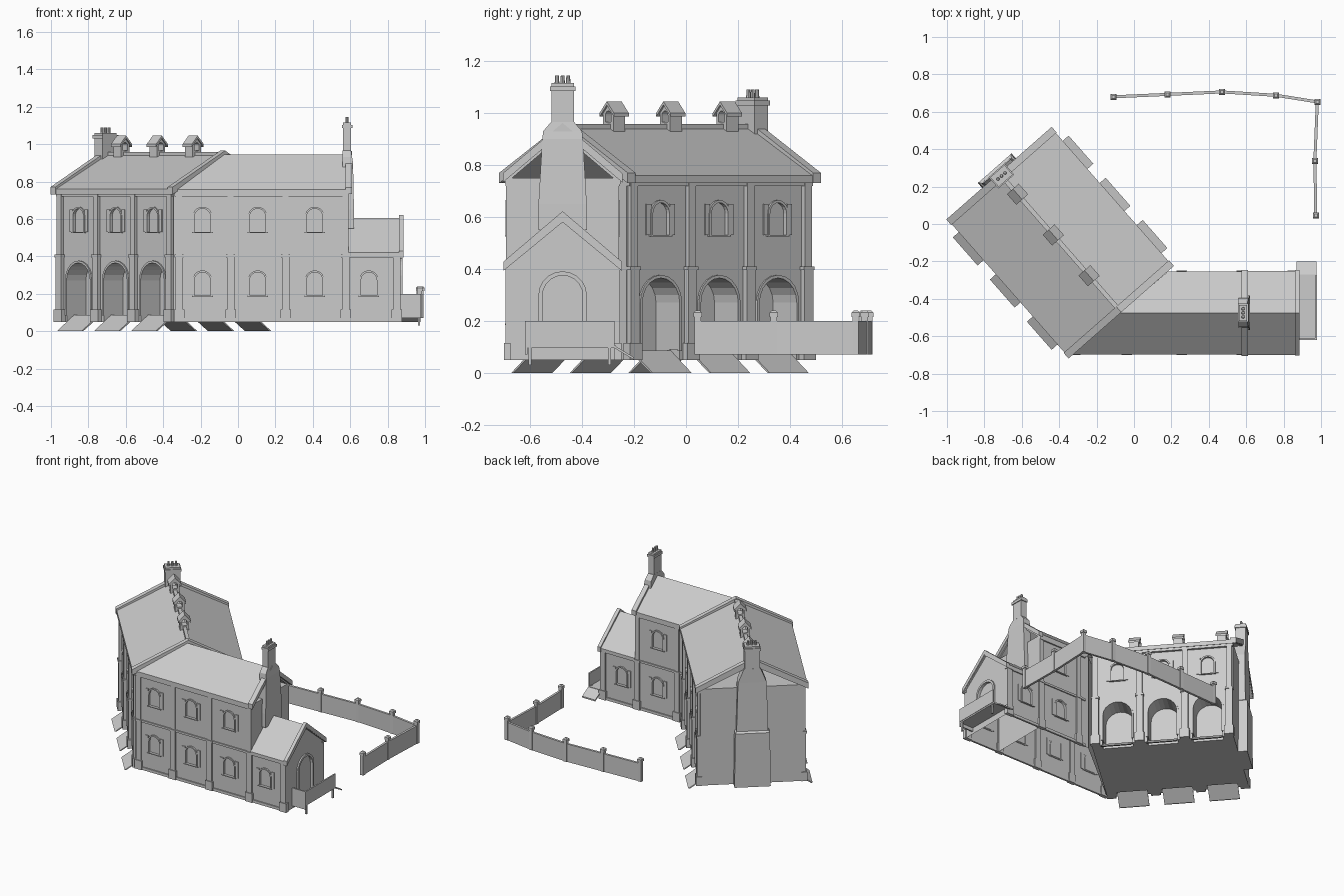
import bpy, bmesh
from math import pi, sin, cos, radians, atan2, hypot
from mathutils import Matrix

if "Cube" in bpy.data.objects:
    bpy.data.objects.remove(bpy.data.objects["Cube"])

def T(x, y, z=0): return Matrix.Translation((x, y, z))
def R(deg): return Matrix.Rotation(radians(deg), 4, 'Z')

def mesh(name, verts, faces, M=Matrix()):
    me = bpy.data.meshes.new(name)
    me.from_pydata([M @ T(*v).translation for v in verts], [], faces)
    bm = bmesh.new(); bm.from_mesh(me)
    bmesh.ops.recalc_face_normals(bm, faces=bm.faces)
    bm.to_mesh(me); bm.free()
    ob = bpy.data.objects.new(name, me)
    bpy.context.collection.objects.link(ob)
    return ob

def loft(name, rings, M=Matrix()):
    n = len(rings[0])
    v = [p for r in rings for p in r]
    f = [tuple(range(n)), tuple(range(len(v) - n, len(v)))]
    for k in range(len(rings) - 1):
        f += [(k*n+i, k*n+(i+1) % n, (k+1)*n+(i+1) % n, (k+1)*n+i) for i in range(n)]
    return mesh(name, v, f, M)

def rect(x0, x1, y0, y1, z): return [(x0, y0, z), (x1, y0, z), (x1, y1, z), (x0, y1, z)]

def box(name, x0, x1, y0, y1, z0, z1, M=Matrix()):
    return loft(name, [rect(x0, x1, y0, y1, z0), rect(x0, x1, y0, y1, z1)], M)

def prism_x(name, prof, x0, x1, M=Matrix()):
    return loft(name, [[(x, y, z) for y, z in prof] for x in (x0, x1)], M)

def arch(w, z0, z1, n=10):
    # outline of an opening with a round head
    r = w / 2
    return [(-r, z0)] + [(-r*cos(pi*i/n), z1 - r + r*sin(pi*i/n)) for i in range(n+1)] + [(r, z0)]

def arch_solid(name, u, w, z0, z1, y0, y1, M):
    return loft(name, [[(u+x, y, z) for x, z in arch(w, z0, z1)] for y in (y0, y1)], M)

def arch_ring(name, u, w, z0, z1, t, y0, y1, M):
    o, i = arch(w + 2*t, z0, z1 + t), arch(w, z0, z1)
    n = len(o)
    v = [(u+x, y, z) for prof, y in ((o, y0), (i, y0), (i, y1), (o, y1)) for x, z in prof]
    f = [(a*n+k, a*n+k+1, b*n+k+1, b*n+k) for a, b in ((0, 1), (1, 2), (2, 3), (3, 0)) for k in range(n-1)]
    f += [(0, n, 2*n, 3*n), (n-1, 2*n-1, 3*n-1, 4*n-1)]
    return mesh(name, v, f, M)

def cut(ob, cutters):
    for c in cutters:
        m = ob.modifiers.new("cut", 'BOOLEAN'); m.operation = 'DIFFERENCE'; m.solver = 'EXACT'; m.object = c
        bpy.context.view_layer.objects.active = ob
        bpy.ops.object.modifier_apply(modifier=m.name)
        bpy.data.objects.remove(c)

def roof(name, hw, ze, zr, t, e0, e1, M):
    # e0, e1: x of front eave, ridge, back eave at each end
    ring = lambda e: [(e[0], -hw, ze), (e[1], 0, zr), (e[2], hw, ze),
                      (e[2], hw, ze-t), (e[1], 0, zr-t), (e[0], -hw, ze-t)]
    a, b = ring(e0), ring(e1)
    f = [(i, (i+1) % 6, (i+1) % 6+6, i+6) for i in range(6)]
    f += [(0, 1, 4, 5), (1, 2, 3, 4), (6, 7, 10, 11), (7, 8, 9, 10)]
    return mesh(name, a + b, f, M)

def window(u, z0, W):
    # shutters, arched surround and sill; returns the recess cutter
    for s in (-1, 1):
        x = sorted((u + s*.048, u + s*.072))
        box("shutter", x[0], x[1], -.006, .005, z0, z0+.12, W)
    arch_ring("window_surround", u, .084, z0, z0+.125, .01, -.009, .004, W)
    box("window_sill", u-.055, u+.055, -.011, .005, z0-.006, z0, W)
    return arch_solid("cutter", u, .084, z0, z0+.125, -.02, .008, W)

def pilaster(u, top, W, w=.04, d=.0):
    box("pilaster_base", u-w*.7, u+w*.7, -d-.016, .01, .05, .115, W)
    box("pilaster_lower", u-w/2, u+w/2, -d-.01, .01, .115, .395, W)
    box("pilaster_capital", u-w*.6, u+w*.6, -d-.013, .01, .395, .41, W)
    if top > .5:
        box("pilaster_upper", u-w*.4, u+w*.4, -d-.007, .01, .41, top, W)

# ---- Angled hall wing
A = T(-.395, -.10) @ R(-48.7)
hall = box("hall_walls", -.47, .47, -.34, .34, .05, .75, A)
cutters = []
for turn in (0, 180):
    W = A @ R(turn) @ T(0, -.34)
    for u in (-.3, 0, .3):
        cutters.append(arch_solid("cutter", u, .19, .085, .365, -.03, .13, W))
        cutters.append(box("cutter", u-.1, u+.1, -.03, .05, .03, .09, W))
        arch_ring("arcade_arch", u, .19, .085, .365, .012, -.008, .004, W)
        cutters.append(window(u, .53, W))
        # sloping ramp running from the ground into the archway
        loft("ramp", [[(x, -.072, 0), (x, -.06, 0), (x, .05, .075), (x, .05, .086)]
                      for x in (u-.1, u+.1)], W)
    for u in (-.445, -.15, .15, .445):
        pilaster(u, .75, W, .045, .012)
    box("cornice", -.47, .47, -.016, .01, .72, .75, W)
cut(hall, cutters)
e = .49
roof("hall_roof", .37, .76, .945, .03, [-e]*3, [e]*3, A)
for x in (-.475, .475):
    roof("hall_coping", .375, .77, .965, .04, [x-.02]*3, [x+.02]*3, A)
box("hall_ridge_cap", -.46, .46, -.012, .012, .935, .957, A)

# ---- Ridge ventilators
for u in (-.345, -.055, .235):
    V = A @ T(u, 0)
    vent = prism_x("ridge_ventilator", [(-.03, .89), (.03, .89), (.03, 1.005), (0, 1.03), (-.03, 1.005)], -.03, .03, V)
    cut(vent, [arch_solid("cutter", 0, .034, .965, 1.008, -.05, .05, V @ R(90))])
    roof("ventilator_roof", .042, 1.0, 1.045, .014, [-.038]*3, [.038]*3, V)

# ---- Chimneys: tapered breast, shoulders, stack, cap and pots
def chimney(name, M, secs, top, hx, hy, cx):
    loft(name + "_breast", [rect(x0, x1, -h, h, z) for x0, x1, h, z in secs], M)
    box(name + "_stack", cx-hx, cx+hx, -hy, hy, secs[-1][3]-.01, top, M)
    box(name + "_cap", cx-hx-.006, cx+hx+.006, -hy-.006, hy+.006, top-.03, top-.012, M)
    for k in (-1, 0, 1):
        ring = lambda r, z: [(cx+r*cos(i*pi/4), k*hy*.5+r*sin(i*pi/4), z) for i in range(8)]
        loft(name + "_pot", [ring(.009, top), ring(.007, top+.03)], M)

chimney("hall_chimney", A, [(-.53, -.45, .12, .05), (-.53, -.45, .115, .44), (-.515, -.45, .105, .45),
        (-.51, -.44, .095, .80), (-.51, -.43, .055, .90)], 1.06, .034, .05, -.475)
B = T(0, -.475)
chimney("house_chimney", B, [(.56, .62, .093, .55), (.56, .62, .093, .65), (.56, .615, .078, .90),
        (.56, .61, .075, .93), (.56, .605, .045, .965)], 1.115, .022, .043, .583)

# ---- House wing, end cut to meet the hall
foot = [(-.345, -.21), (.59, -.21), (.59, .21), (.17, .21)]
house = loft("house_walls", [[(x, y, z) for x, y in foot] for z in (.05, .75)], B)
prof = [(-.21, .05), (.21, .05), (.21, .41), (0, .59), (-.21, .41)]
annex = prism_x("annex_walls", prof, .59, .87, B)
hc, ac = [], []
for s, turn, us, ps in ((1, 0, (-.19, .105, .41), (-.315, -.04, .255, .575)),
                        (-1, 180, (.41,), (.255, .575))):
    W = B @ R(turn) @ T(0, -.21)
    for u in us:
        hc += [window(s*u, .19, W), window(s*u, .53, W)]
    ac.append(window(s*.70, .19, W))
    for u in ps:
        pilaster(s*u, .75, W)
    pilaster(s*.85, .41, W)
    start = -.34 if s == 1 else .2
    for nm, end, z0, z1, d in (("string_course", .87, .395, .41, .008), ("plinth", .87, .05, .07, .008),
                               ("eaves_band", .59, .72, .75, .01)):
        a, b = sorted((s*start, s*end))
        box(nm, a, b, -d, .005, z0, z1, W)
cut(house, hc)
# ---- Annex end doorway
E = T(.87, -.475) @ R(90)
arch_ring("door_surround", 0, .155, .1, .375, .016, -.01, .004, E)
ac.append(arch_solid("cutter", 0, .155, .1, .375, -.02, .01, E))
cut(annex, ac)
for ob in (house, annex):
    # open underside
    bm = bmesh.new(); bm.from_mesh(ob.data)
    bmesh.ops.delete(bm, geom=[f for f in bm.faces if all(v.co.z < .055 for v in f.verts)], context='FACES')
    bm.to_mesh(ob.data); bm.free()
roof("house_roof", .222, .757, .945, .03, [-.335, -.076, .183], [.59]*3, B)
roof("house_coping", .23, .768, .962, .035, [.575]*3, [.61]*3, B)
roof("annex_roof", .225, .42, .605, .025, [.59]*3, [.88]*3, B)
roof("annex_coping", .228, .428, .622, .035, [.86]*3, [.885]*3, B)

# ---- Porch deck with parapet, legs and ramp
box("porch_deck", .87, .975, -.61, -.27, .095, .105)
box("porch_parapet", .968, .978, -.62, -.275, .105, .2)
box("porch_side", .87, .975, -.62, -.61, .07, .2)
for y in (-.6, -.295):
    box("porch_leg", .962, .974, y-.006, y+.006, .03, .11)
loft("porch_ramp", [[(x, -.275, .105), (x, -.2, .06), (x, -.2, .05), (x, -.275, .095)] for x in (.87, .975)])

# ---- Garden wall
pts = [(-.11, .68), (.18, .693), (.47, .706), (.76, .688), (.98, .653), (.967, .338), (.972, .045)]
for (x0, y0), (x1, y1) in zip(pts, pts[1:]):
    L = hypot(x1-x0, y1-y0)
    box("garden_wall", 0, L, -.008, .008, .07, .2, T(x0, y0) @ Matrix.Rotation(atan2(y1-y0, x1-x0), 4, 'Z'))
for x, y in pts:
    P = T(x, y)
    box("wall_post", -.012, .012, -.012, .012, .07, .215, P)
    loft("post_cap", [rect(-r, r, -r, r, z) for r, z in ((.016, .215), (.016, .232), (.008, .24))], P)
